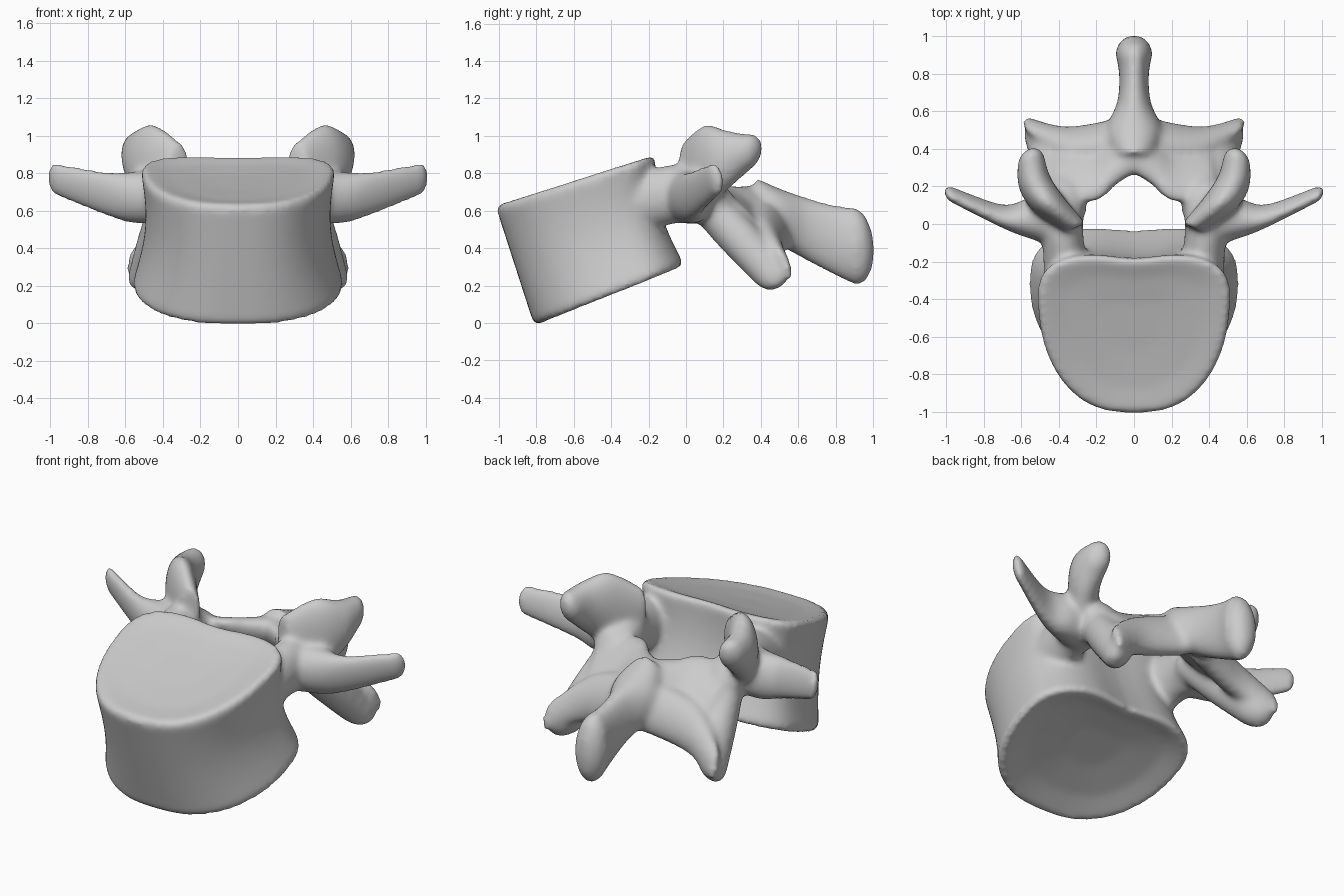
import bpy, bmesh, math
from mathutils import Vector

cube = bpy.data.objects.get("Cube")
if cube:
    bpy.data.objects.remove(cube)

bm = bmesh.new()


def skin_rings(rings):
    """Join a list of point rings into a closed shell."""
    loops = [[bm.verts.new(point) for point in ring] for ring in rings]
    count = len(loops[0])
    for low, high in zip(loops, loops[1:]):
        for i in range(count):
            j = (i + 1) % count
            bm.faces.new((low[i], low[j], high[j], high[i]))
    bm.faces.new(reversed(loops[0]))
    bm.faces.new(loops[-1])


def smooth_path(knots, steps=6):
    """Pass a smooth curve through the knots, radii included."""
    knots = [Vector(knot) for knot in knots]
    padded = [knots[0]] + knots + [knots[-1]]
    path = []
    for before, start, end, after in zip(padded, padded[1:], padded[2:], padded[3:]):
        for step in range(steps):
            u = step / steps
            bend = before * 2 - start * 5 + end * 4 - after
            twist = (start - end) * 3 + after - before
            path.append(start + (end - before + (bend + twist * u) * u) * (u / 2))
    return path + [knots[-1]]


def process(knots, wide, thick, sides=(1, -1), count=20):
    """Loft ellipses through (x, y, z, half width, half thickness), rounding the tip."""
    wide, thick = Vector(wide).normalized(), Vector(thick).normalized()
    path = smooth_path(knots)
    sections = [(Vector(knot[:3]), knot[3], knot[4]) for knot in path]
    tip, width, depth = sections[-1]
    heading = (tip - sections[-2][0]).normalized()
    for degrees in (30, 60, 80):
        angle = math.radians(degrees)
        reach = min(width, depth) * math.sin(angle)
        shrink = math.cos(angle)
        sections.append((tip + heading * reach, width * shrink, depth * shrink))
    for side in sides:
        rings = []
        for centre, width, depth in sections:
            ring = []
            for i in range(count):
                angle = math.tau * i / count
                point = (centre + wide * width * math.cos(angle)
                         + thick * depth * math.sin(angle))
                ring.append((point.x * side, point.y, point.z))
            rings.append(ring)
        skin_rings(rings)


def body_ring(level, scale=1.0, lift=0.0, count=56):
    """Kidney outline at a level from 0 (bottom) to 1 (top) of the waisted body."""
    waist = 0.05 * math.sin(math.pi * level)
    front = Vector((0, -0.81, -0.02)).lerp((0, -1.02, 0.63), level)
    rear = Vector((0, 0.02, 0.31)).lerp((0, -0.14, 0.91), level)
    rear.y -= waist
    width = 0.57 - 0.05 * level - waist
    widest = 0.6 + 0.1 * level
    middle = front.lerp(rear, 0.55)
    ring = []
    for i in range(count):
        angle = math.tau * i / count
        across, along = math.cos(angle), math.sin(angle)
        x = width * math.copysign(abs(across) ** 0.8, across)
        if along < 0:
            depth = widest + widest * along
        else:
            notch = 0.05 * math.exp(-(x / 0.2) ** 2)
            depth = widest + (1 - widest) * along ** (0.7 - 0.1 * level) - notch
        point = middle + (front.lerp(rear, depth) - middle) * scale
        ring.append((x * scale, point.y, point.z + lift))
    return ring


# Vertebral body: waisted block with dished end plates
dish_below = [body_ring(0, scale, lift)
              for scale, lift in ((0.3, 0.06), (0.7, 0.04), (0.96, 0))]
wall = [body_ring(0.04 + 0.92 * i / 8) for i in range(9)]
dish_above = [body_ring(1, scale, lift)
              for scale, lift in ((0.96, 0), (0.7, -0.02), (0.3, -0.03))]
skin_rings(dish_below + wall + dish_above)

across, back, up = Vector((1, 0, 0)), Vector((0, 1, 0)), Vector((0, 0, 1))

# Pedicles
process([(0.36, -0.3, 0.63, 0.12, 0.15),
         (0.38, -0.05, 0.69, 0.11, 0.16),
         (0.38, 0.15, 0.65, 0.12, 0.12)], across, up)

# Transverse processes
process([(0.35, 0, 0.68, 0.15, 0.14),
         (0.55, 0.03, 0.67, 0.14, 0.11),
         (0.7, 0.04, 0.69, 0.12, 0.06),
         (0.98, 0.16, 0.77, 0.09, 0.04)], up - back * 0.2, back + up * 0.2)

# Superior articular processes
process([(0.31, -0.02, 0.83, 0.13, 0.06),
         (0.45, 0.1, 0.84, 0.22, 0.09),
         (0.53, 0.22, 0.87, 0.16, 0.09),
         (0.55, 0.33, 0.91, 0.1, 0.08)], up, across - back * 0.4)

# Inferior articular processes
process([(0.36, 0.1, 0.65, 0.12, 0.1),
         (0.42, 0.27, 0.47, 0.12, 0.11),
         (0.49, 0.45, 0.27, 0.1, 0.1)], across + back * 0.4, back + up - across * 0.4)

# Webs running from the spine out to the flanges of the inferior processes
process([(0.05, 0.48, 0.53, 0.15, 0.08),
         (0.35, 0.43, 0.44, 0.14, 0.08),
         (0.57, 0.53, 0.31, 0.09, 0.03)], up - back * 0.4, back + up * 0.4)

# Laminae
process([(0.4, 0.25, 0.58, 0.18, 0.07),
         (0.2, 0.31, 0.58, 0.24, 0.07),
         (0.1, 0.37, 0.59, 0.2, 0.08),
         (0, 0.42, 0.6, 0.18, 0.09)], back - up * 0.9, back + up + across * 0.5)

# Spinous process
process([(0, 0.37, 0.66, 0.1, 0.12),
         (0, 0.5, 0.57, 0.15, 0.15),
         (0, 0.65, 0.5, 0.09, 0.17),
         (0, 0.8, 0.44, 0.08, 0.19),
         (0, 0.91, 0.41, 0.1, 0.21)], across, up, sides=(1,))

bmesh.ops.recalc_face_normals(bm, faces=bm.faces)
mesh = bpy.data.meshes.new("vertebra")
bm.to_mesh(mesh)
bm.free()
vertebra = bpy.data.objects.new("vertebra", mesh)
bpy.context.collection.objects.link(vertebra)

# Fuse the parts into one smooth bone
fuse = vertebra.modifiers.new("fuse", 'REMESH')
fuse.mode = 'VOXEL'
fuse.voxel_size = 0.016
fuse.use_smooth_shade = True
soften = vertebra.modifiers.new("soften", 'SMOOTH')
soften.factor = 0.5
soften.iterations = 18

bone = bpy.data.materials.new("bone grey")
bone.use_nodes = True
colour = (0.6, 0.6, 0.6, 1)
bone.diffuse_color = colour
bone.node_tree.nodes["Principled BSDF"].inputs["Base Color"].default_value = colour
mesh.materials.append(bone)
